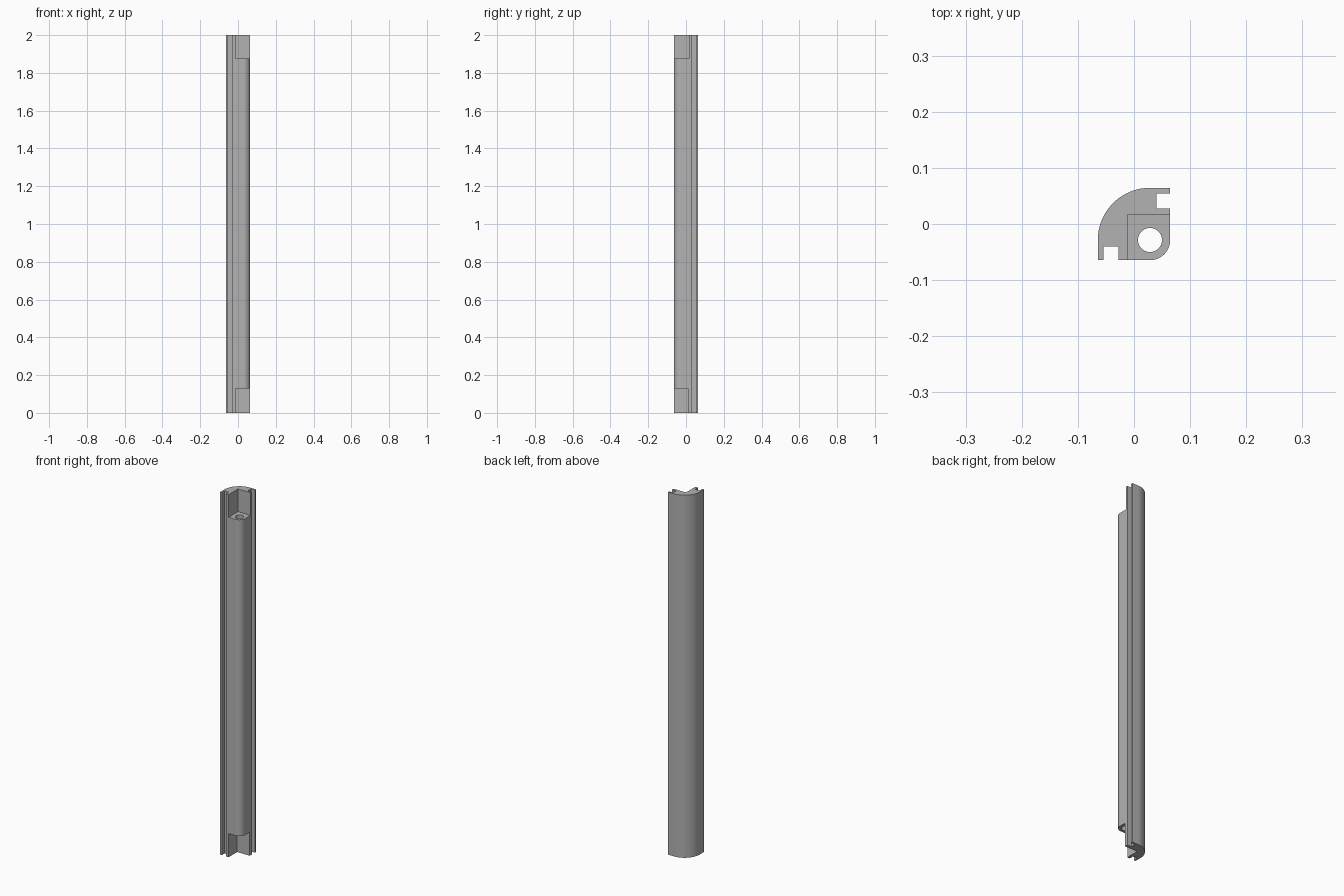
import bpy
import bmesh
from math import radians, cos, sin
from mathutils import Vector

cube = bpy.data.objects.get("Cube")
if cube:
    bpy.data.objects.remove(cube, do_unlink=True)

HALF = 0.0645          # half width of the section
CENTRE = 0.0285        # bore and arc centre: (CENTRE, -CENTRE)
HEIGHT = 2.0
LOW, HIGH = 0.13, 1.875

grey = bpy.data.materials.new("plain grey")
grey.use_nodes = True
colour = (0.45, 0.45, 0.45, 1)
grey.diffuse_color = colour
grey.node_tree.nodes["Principled BSDF"].inputs["Base Color"].default_value = colour


def arc(radius, start, end, steps):
    """Points on an arc around the bore centre, angles in degrees."""
    angles = [radians(start + (end - start) * i / steps) for i in range(steps + 1)]
    return [(CENTRE + radius * cos(a), -CENTRE + radius * sin(a)) for a in angles]


def prism(name, outline, z0, z1):
    """Extrude a closed outline from z0 to z1."""
    bm = bmesh.new()
    face = bm.faces.new([bm.verts.new((x, y, z0)) for x, y in outline])
    result = bmesh.ops.extrude_face_region(bm, geom=[face])
    top = [v for v in result["geom"] if isinstance(v, bmesh.types.BMVert)]
    bmesh.ops.translate(bm, verts=top, vec=Vector((0, 0, z1 - z0)))
    bmesh.ops.recalc_face_normals(bm, faces=bm.faces)
    mesh = bpy.data.meshes.new(name)
    bm.to_mesh(mesh)
    bm.free()
    mesh.materials.append(grey)
    obj = bpy.data.objects.new(name, mesh)
    bpy.context.collection.objects.link(obj)
    return obj


def rectangle(x0, x1, y0, y1):
    return [(x0, y0), (x1, y0), (x1, y1), (x0, y1)]


# Panel slot on the right side; the other slot is its reflection in y = -x
slot = [(HALF, 0.054), (0.04, 0.054), (0.04, 0.028), (HALF, 0.028)]
mirrored_slot = [(-y, -x) for x, y in reversed(slot)]

# Closed section: big outer arc, two slots, small rounded inner corner
outline = (arc(HALF + CENTRE, 180, 90, 40) + [(HALF, HALF)] + slot
           + arc(HALF - CENTRE, 0, -90, 20) + mirrored_slot + [(-HALF, -HALF)])
post = prism("corner_post", outline, 0, HEIGHT)

# Bore along the post and a square notch at each end
cutters = [
    prism("bore_cutter", arc(0.0214, 0, 360, 40)[:-1], -0.1, HEIGHT + 0.1),
    prism("top_notch_cutter", rectangle(-0.012, 0.1, -0.1, 0.017), HIGH, HEIGHT + 0.1),
    prism("bottom_notch_cutter", rectangle(-0.012, 0.1, -0.1, 0.01), -0.1, LOW),
]
for cutter in cutters:
    cutter.hide_render = True
    mod = post.modifiers.new(cutter.name, 'BOOLEAN')
    mod.operation = 'DIFFERENCE'
    mod.solver = 'EXACT'
    mod.object = cutter

# Bake the cuts and drop the helpers
bpy.context.view_layer.update()
graph = bpy.context.evaluated_depsgraph_get()
cut_mesh = bpy.data.meshes.new_from_object(post.evaluated_get(graph))
post.modifiers.clear()
post.data = cut_mesh
for cutter in cutters:
    bpy.data.objects.remove(cutter, do_unlink=True)

bpy.ops.object.select_all(action='DESELECT')
post.select_set(True)
bpy.context.view_layer.objects.active = post
bpy.ops.object.shade_smooth_by_angle(angle=radians(30))
